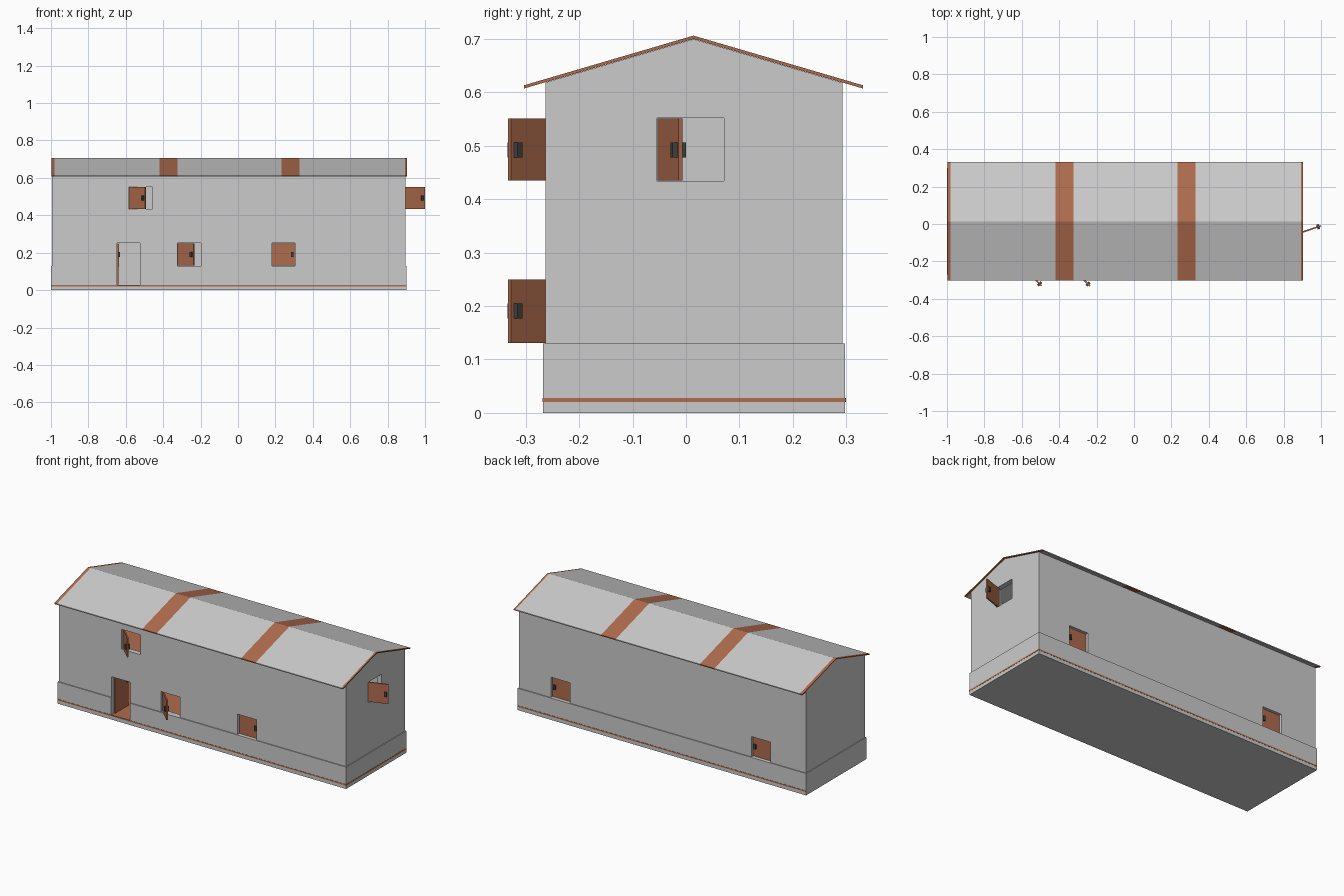
import bpy, bmesh, math
from mathutils import Matrix

if "Cube" in bpy.data.objects:
    bpy.data.objects.remove(bpy.data.objects["Cube"])


def material(name, rgb):
    m = bpy.data.materials.new(name)
    m.diffuse_color = (*rgb, 1)
    m.use_nodes = True
    m.node_tree.nodes["Principled BSDF"].inputs["Base Color"].default_value = m.diffuse_color
    return m


GREY = material("plaster grey", (0.60, 0.60, 0.60))
WOOD = material("red brown wood", (0.43, 0.15, 0.075))
IRON = material("dark iron", (0.06, 0.06, 0.06))


def finish(name, bm, mats):
    bmesh.ops.recalc_face_normals(bm, faces=bm.faces)
    me = bpy.data.meshes.new(name)
    bm.to_mesh(me)
    bm.free()
    for m in mats:
        me.materials.append(m)
    ob = bpy.data.objects.new(name, me)
    bpy.context.collection.objects.link(ob)
    return ob


def add_box(bm, lo, hi, mat=0):
    r = bmesh.ops.create_cube(bm, size=1)
    for v in r["verts"]:
        v.co = [(a + b) / 2 + c * (b - a) for a, b, c in zip(lo, hi, v.co)]
    for f in {f for v in r["verts"] for f in v.link_faces}:
        f.material_index = mat


def boxes(name, items, mat):
    bm = bmesh.new()
    for lo, hi in items:
        add_box(bm, lo, hi)
    return finish(name, bm, [mat])


def prism(name, profile, x0, x1, mat):
    # extrude a closed (y, z) profile along x
    bm = bmesh.new()
    face = bm.faces.new([bm.verts.new((x0, y, z)) for y, z in profile])
    r = bmesh.ops.extrude_face_region(bm, geom=[face])
    for v in r["geom"]:
        if isinstance(v, bmesh.types.BMVert):
            v.co.x = x1
    return finish(name, bm, [mat])


def cut(ob, cutter):
    m = ob.modifiers.new("cut", "BOOLEAN")
    m.operation = "DIFFERENCE"
    m.solver = "EXACT"
    m.object = cutter
    cutter.hide_render = True
    cutter.hide_set(True)


# main dimensions
X0, X1, Y0, Y1 = -0.995, 0.895, -0.2625, 0.2925
T = 0.03                      # wall thickness
YC = 0.014                    # ridge position
SLOPE = 0.293
FLOOR = 0.028
W = 0.125                     # window width
LOW, HIGH = (0.13, 0.251), (0.434, 0.552)


def under(y, drop=0.0):       # underside of the roof
    return 0.700 - drop - SLOPE * abs(y - YC)


def gable(y0, y1, z0, drop):
    return [(y0, z0), (y1, z0), (y1, under(y1, drop)),
            (YC, under(YC, drop)), (y0, under(y0, drop))]


# walls and plinth
walls = prism("walls", gable(Y0, Y1, 0.13, 0.0005), X0, X1, GREY)
plinth = boxes("plinth", [((-1.0, -0.268, 0), (0.9, 0.298, 0.13))], GREY)
room = prism("room_cutter", gable(Y0 + T, Y1 - T, 0.022, 0.02), X0 + T, X1 - T, GREY)

# openings: (x start, z range, front or back)
front = [(-0.583, HIGH), (-0.324, LOW), (0.181, LOW)]
back = [(0.56, LOW), (-0.761, LOW)]
holes = []
for x, (a, b) in front:
    holes.append(((x, Y0 - 0.1, a), (x + W, Y0 + T + 0.01, b)))
for x, (a, b) in back:
    holes.append(((x, Y1 - T - 0.01, a), (x + W, Y1 + 0.1, b)))
holes.append(((X1 - T - 0.01, -0.054, HIGH[0]), (X1 + 0.1, 0.071, HIGH[1])))
openings = boxes("window_cutter", holes, GREY)
doorway = boxes("door_cutter", [((-0.648, -0.35, 0.0275), (-0.524, Y0 + T + 0.01, 0.252))], GREY)
for ob, cutters in ((walls, (room, openings, doorway)), (plinth, (room, doorway))):
    for c in cutters:
        cut(ob, c)

# floors: the lower one shows as a band around the plinth
boxes("ground_floor", [((-1.0, -0.269, 0.020), (0.901, 0.299, FLOOR))], WOOD)
boxes("upper_floor", [((X0 + T / 2, Y0 + T / 2, 0.33), (X1 - T / 2, Y1 - T / 2, 0.342))], WOOD)

# roof in plain and wooden sections
HALF, TH = 0.317, 0.006
ye = 0.700 - SLOPE * HALF
roof = [(YC - HALF, ye), (YC, 0.700), (YC + HALF, ye),
        (YC + HALF, ye + TH), (YC, 0.700 + TH), (YC - HALF, ye + TH)]
stops = [-0.998, -0.981, -0.419, -0.323, 0.232, 0.328, 0.892, 0.903]
for i, (a, b) in enumerate(zip(stops, stops[1:])):
    wood = i % 2 == 0
    prism(f"roof_{'beam' if wood else 'panel'}_{i}", roof, a, b, WOOD if wood else GREY)


def leaf(name, hinge, angle, z, width=W - 0.002):
    # hinged board with a handle on both sides near its free edge
    bm = bmesh.new()
    add_box(bm, (0, -0.004, z[0] + 0.001), (width, 0.004, z[1] - 0.001))
    zc = z[1] - 0.06
    add_box(bm, (width - 0.021, -0.013, zc - 0.014), (width - 0.008, 0.013, zc + 0.014), 1)
    ob = finish(name, bm, [WOOD, IRON])
    ob.matrix_world = Matrix.Translation((*hinge, 0)) @ Matrix.Rotation(math.radians(angle), 4, "Z")


# shutters and door
for i, ((x, z), angle) in enumerate(zip(front, (-45, -45, 0))):
    leaf(f"front_shutter_{i}", (x + 0.001, Y0 + 0.019), angle, z)
for i, (x, z) in enumerate(back):
    leaf(f"back_shutter_{i}", (x + 0.001, Y1 - 0.019), 0, z)
leaf("side_shutter", (X1 - 0.013, -0.050), 19, HIGH)
leaf("door", (-0.643, Y0 + 0.02), 90, (FLOOR, 0.251))
